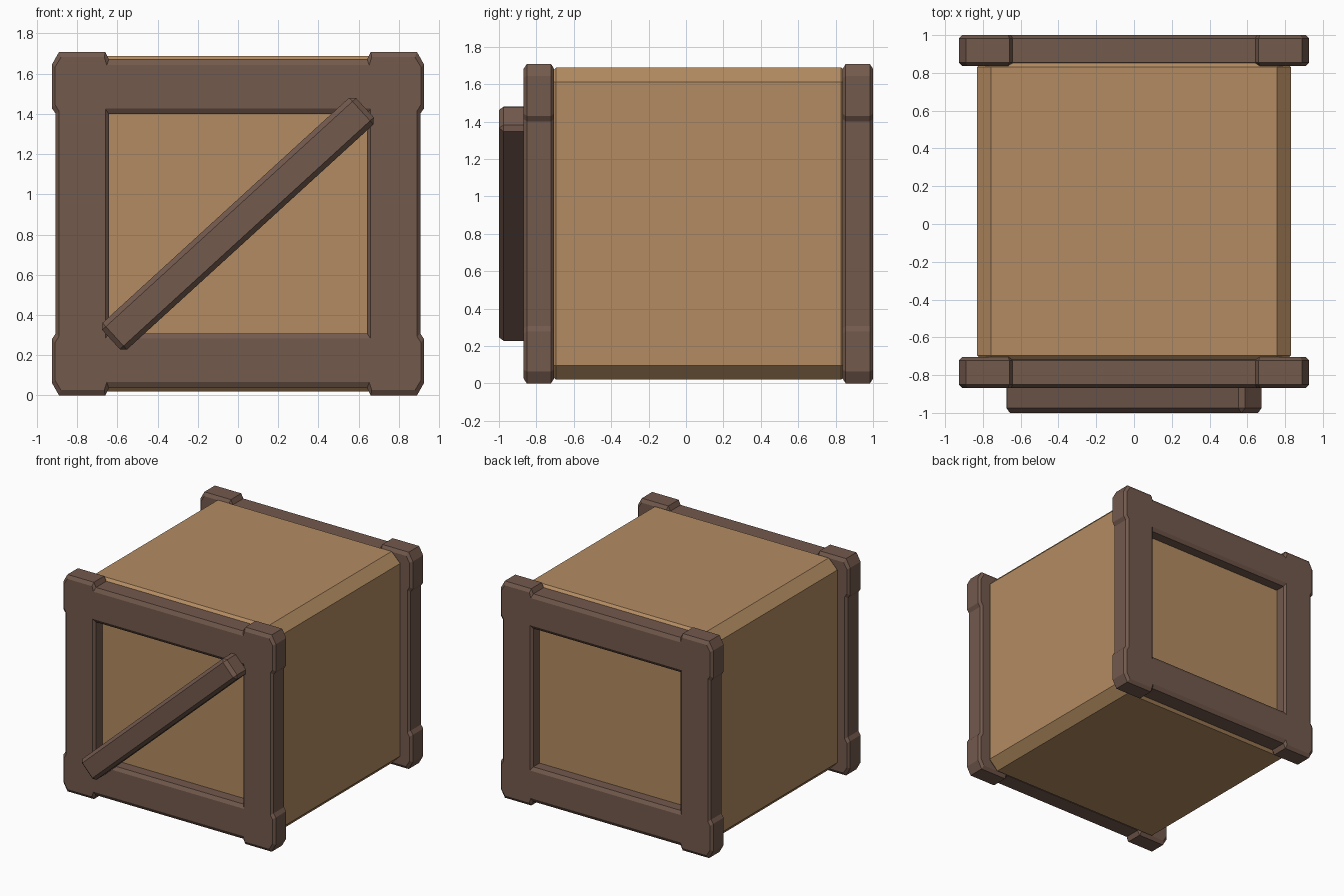
import bpy, bmesh, math
from mathutils import Matrix

if "Cube" in bpy.data.objects:
    bpy.data.objects.remove(bpy.data.objects["Cube"])

ZC = 0.854  # mid height of the crate


def material(name, rgb):
    m = bpy.data.materials.new(name)
    m.diffuse_color = (*rgb, 1)
    m.use_nodes = True
    m.node_tree.nodes["Principled BSDF"].inputs["Base Color"].default_value = m.diffuse_color
    return m


TAN = material("light_wood", (0.45, 0.26, 0.12))
BROWN = material("dark_wood", (0.17, 0.10, 0.073))


def finish(name, bm, mat):
    bmesh.ops.recalc_face_normals(bm, faces=bm.faces)
    me = bpy.data.meshes.new(name)
    bm.to_mesh(me)
    bm.free()
    me.materials.append(mat)
    ob = bpy.data.objects.new(name, me)
    bpy.context.collection.objects.link(ob)
    return ob


def chamfered_box(name, size, centre, bevel, mat, tilt=0.0):
    bm = bmesh.new()
    bmesh.ops.create_cube(bm, size=1)
    bmesh.ops.scale(bm, vec=size, verts=bm.verts)
    bmesh.ops.bevel(bm, geom=bm.edges[:], offset=bevel, segments=1,
                    profile=0.5, affect='EDGES')
    bm.transform(Matrix.Translation(centre) @ Matrix.Rotation(tilt, 4, 'Y'))
    return finish(name, bm, mat)


def four_way(quarter):
    """Mirror a quarter outline into a closed loop, one list per quadrant."""
    out = []
    for sx, sz in ((1, 1), (-1, 1), (-1, -1), (1, -1)):
        pts = [(sx * x, sz * z) for x, z in quarter]
        out.append(pts if sx * sz > 0 else pts[::-1])
    return out


# quarter outlines of the frame: full section and chamfered face
OUTER = [(.907, .547), (.926, .575), (.926, .79), (.89, .854), (.66, .854), (.642, .818)]
OUTER_FACE = [(.89, .56), (.909, .59), (.909, .78), (.88, .828), (.665, .828), (.652, .788)]
INNER, INNER_FACE = [(.642, .545)], [(.66, .572)]


def frame(name, y_front, depth=0.163, ch=0.017):
    bm = bmesh.new()

    def loop(quarter, y):
        return [[bm.verts.new((x, y, z + ZC)) for x, z in q] for q in four_way(quarter)]

    def skin(a, b):
        a, b = sum(a, []), sum(b, [])
        for i in range(len(a)):
            j = (i + 1) % len(a)
            bm.faces.new((a[i], a[j], b[j], b[i]))

    ys = (y_front, y_front + ch, y_front + depth - ch, y_front + depth)
    outer = [loop(o, y) for o, y in zip((OUTER_FACE, OUTER, OUTER, OUTER_FACE), ys)]
    inner = [loop(o, y) for o, y in zip((INNER_FACE, INNER, INNER, INNER_FACE), ys)]
    for k in range(3):
        skin(outer[k], outer[k + 1])
        skin(inner[k], inner[k + 1])
    # flat front and back: corner pieces plus the rails between them
    for o, i in ((outer[0], inner[0]), (outer[3], inner[3])):
        for q in range(4):
            n = (q + 1) % 4
            bm.faces.new(o[q] + i[q])
            bm.faces.new((o[q][-1], o[n][0], i[n][0], i[q][0]))
    return finish(name, bm, BROWN)


# crate body
chamfered_box("crate_body", (1.664, 1.675, 1.668), (0, 0.0675, ZC), 0.075, TAN)
# end frames with raised corners
frame("front_frame", -0.868)
frame("back_frame", 0.837)
# diagonal brace on the front
chamfered_box("diagonal_brace", (1.71, 0.16, 0.18), (0, -0.92, ZC), 0.025, BROWN,
              tilt=-math.radians(42.4))
